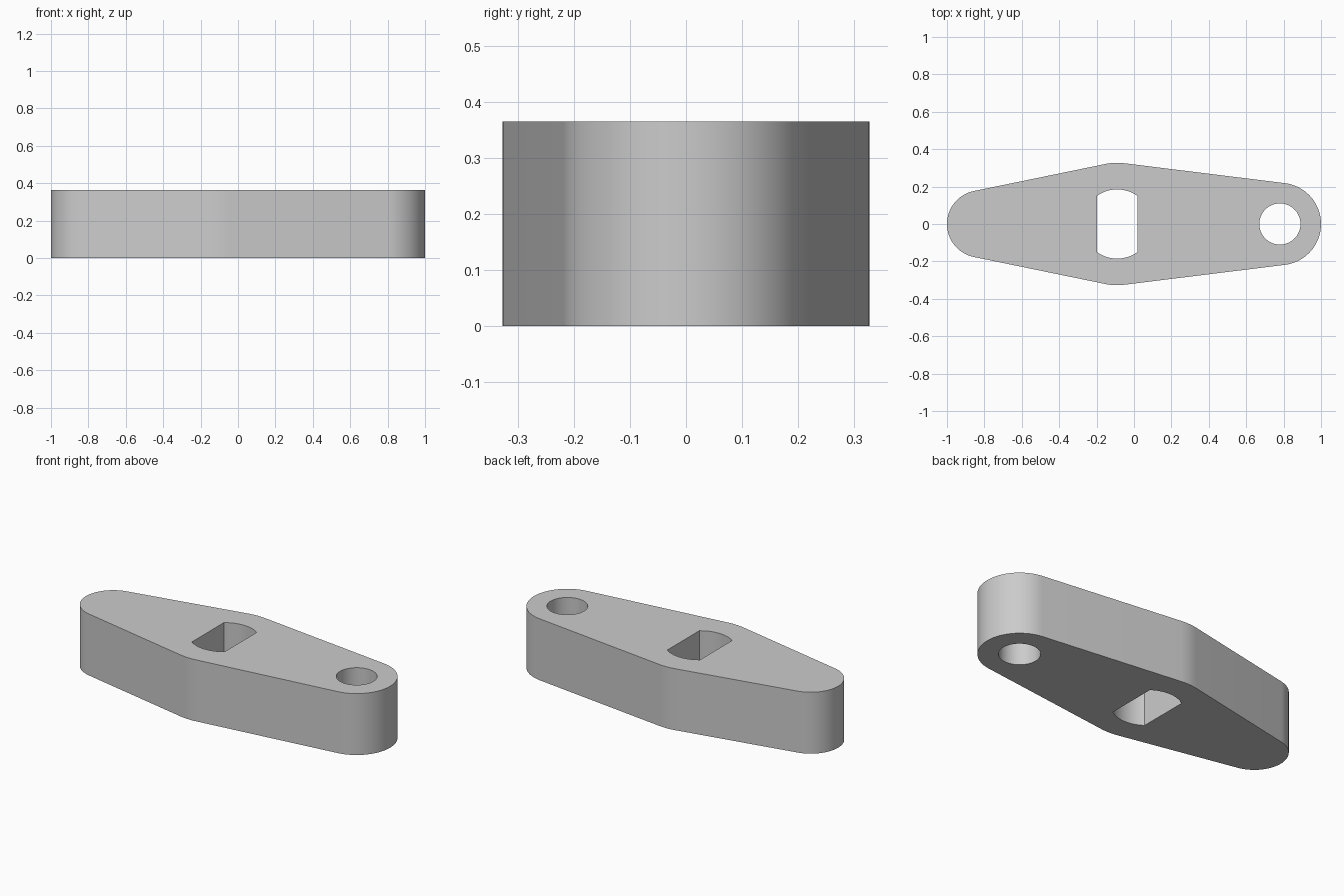
import bpy
import bmesh
from math import pi, acos, asin, cos, sin, radians

if "Cube" in bpy.data.objects:
    bpy.data.objects.remove(bpy.data.objects["Cube"], do_unlink=True)

HEIGHT = 0.365
TAIL = (-0.82, 0.18)    # centre x, radius
HUB = (-0.09, 0.327)
HEAD = (0.78, 0.22)
HOLE_RADIUS = 0.11
SLOT_RADIUS, SLOT_HALF_WIDTH = 0.185, 0.108


def arc(cx, radius, start, end, steps):
    angles = [start + (end - start) * i / steps for i in range(steps + 1)]
    return [(cx + radius * cos(a), radius * sin(a)) for a in angles]


def tangent_angle(a, b):
    """Direction of the upper common tangent's normal for two circles."""
    return pi / 2 + asin((b[1] - a[1]) / (b[0] - a[0]))


def add_loop(bm, points):
    verts = [bm.verts.new((x, y, 0)) for x, y in points]
    return [bm.edges.new((v, verts[i - 1])) for i, v in enumerate(verts)]


# Outline: three circles joined by tangent lines
t_head = tangent_angle(HUB, HEAD)
t_tail = tangent_angle(TAIL, HUB)
outline = (arc(*HEAD, -t_head, t_head, 40)
           + arc(*HUB, t_head, t_tail, 8)
           + arc(*TAIL, t_tail, 2 * pi - t_tail, 40)
           + arc(*HUB, -t_tail, -t_head, 8))

# Round pin hole and a shaft slot with two flat sides
hole = arc(HEAD[0], HOLE_RADIUS, 0, 2 * pi, 64)[:-1]
corner = acos(SLOT_HALF_WIDTH / SLOT_RADIUS)
slot = (arc(HUB[0], SLOT_RADIUS, corner, pi - corner, 20)
        + arc(HUB[0], SLOT_RADIUS, pi + corner, 2 * pi - corner, 20))

# Fill the profile and extrude it upwards
bm = bmesh.new()
edges = [e for loop in (outline, hole, slot) for e in add_loop(bm, loop)]
bmesh.ops.triangle_fill(bm, edges=edges, use_beauty=True, normal=(0, 0, 1))
result = bmesh.ops.extrude_face_region(bm, geom=bm.faces[:], use_keep_orig=True)
top = [g for g in result["geom"] if isinstance(g, bmesh.types.BMVert)]
bmesh.ops.translate(bm, verts=top, vec=(0, 0, HEIGHT))
bmesh.ops.recalc_face_normals(bm, faces=bm.faces[:])
mesh = bpy.data.meshes.new("lever_arm")
bm.to_mesh(mesh)
bm.free()

arm = bpy.data.objects.new("lever_arm", mesh)
bpy.context.collection.objects.link(arm)

# Plain grey finish
grey = bpy.data.materials.new("light_grey")
grey.use_nodes = True
colour = (0.6, 0.6, 0.6, 1)
grey.diffuse_color = colour
grey.node_tree.nodes["Principled BSDF"].inputs["Base Color"].default_value = colour
mesh.materials.append(grey)

bpy.ops.object.select_all(action="DESELECT")
arm.select_set(True)
bpy.context.view_layer.objects.active = arm
bpy.ops.object.shade_smooth_by_angle(angle=radians(30))
